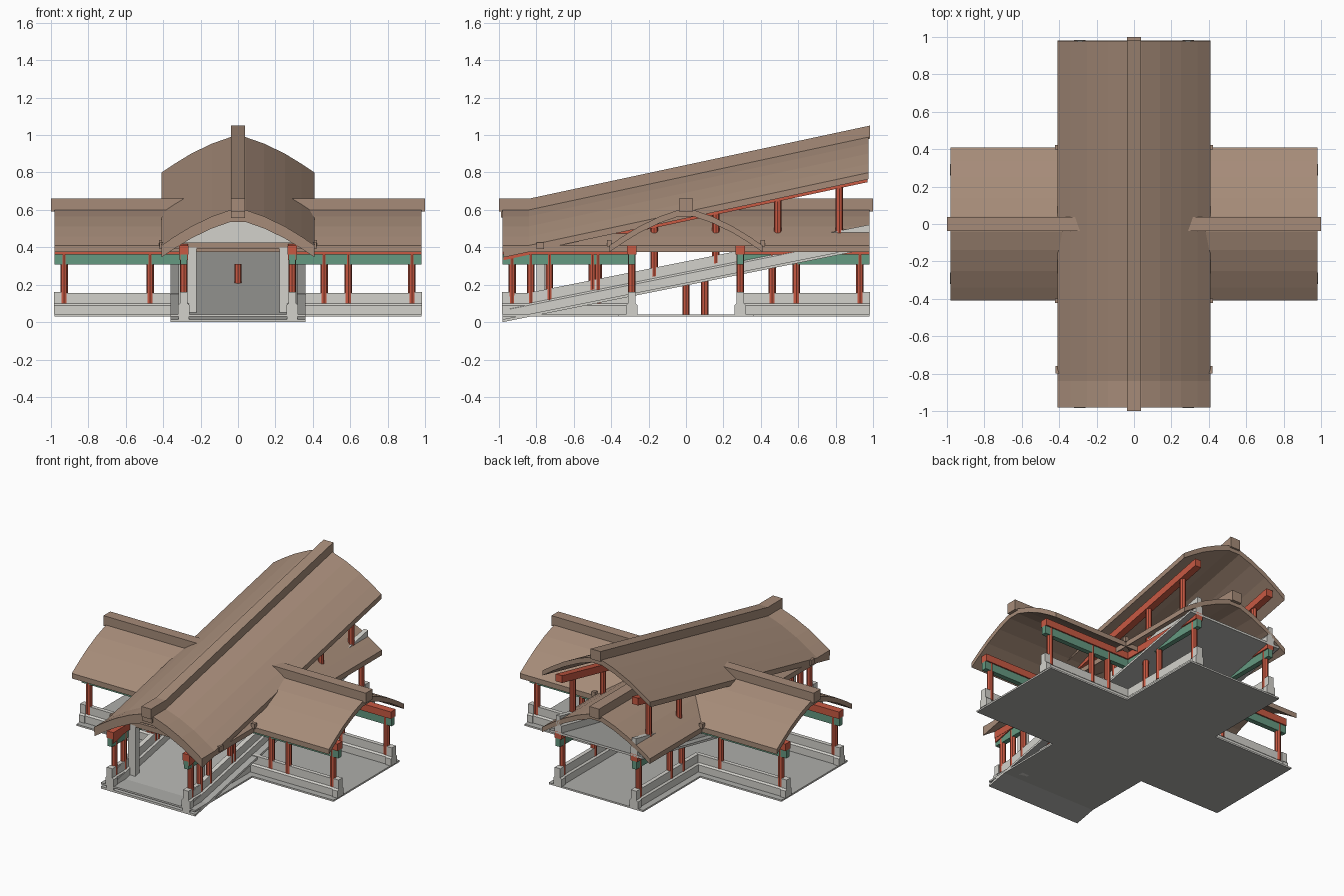
import bpy, bmesh, math
from mathutils import Vector

cube = bpy.data.objects.get("Cube")
if cube:
    bpy.data.objects.remove(cube)


def material(name, rgb):
    m = bpy.data.materials.new(name)
    m.use_nodes = True
    m.diffuse_color = (*rgb, 1)
    m.node_tree.nodes["Principled BSDF"].inputs["Base Color"].default_value = (*rgb, 1)
    return m


BROWN = material("roof brown", (0.38, 0.26, 0.19))
STONE = material("light stone", (0.65, 0.64, 0.60))
FLOOR = material("floor grey", (0.42, 0.42, 0.40))
RED = material("red timber", (0.58, 0.10, 0.055))
GREEN = material("green timber", (0.13, 0.32, 0.22))

PIVOT = -0.84      # where the climbing walkway meets the level one
RAMP, RISE = 0.2, 0.2143


def finish(name, bm, mats, slope=0):
    """Lean the mesh along y if it climbs, then make the object."""
    for v in bm.verts:
        v.co.z += slope * (v.co.y - PIVOT)
    bmesh.ops.recalc_face_normals(bm, faces=bm.faces)
    if len(mats) > 1:
        bm.normal_update()
        for f in bm.faces:
            f.material_index = 1 if abs(f.normal.z) < 0.5 else 0
    mesh = bpy.data.meshes.new(name)
    bm.to_mesh(mesh)
    bm.free()
    for m in mats:
        mesh.materials.append(m)
    ob = bpy.data.objects.new(name, mesh)
    bpy.context.collection.objects.link(ob)
    return ob


def extrude(name, profile, axis, start, end, mats, slope=0):
    """Sweep a (side, height) outline along the x or y axis."""
    bm = bmesh.new()

    def place(u, z, t):
        return (t, u, z) if axis == "x" else (u, t, z)
    face = bm.faces.new([bm.verts.new(place(u, z, start)) for u, z in profile])
    swept = bmesh.ops.extrude_face_region(bm, geom=[face])
    move = Vector(place(0, 0, end - start))
    for v in swept["geom"]:
        if isinstance(v, bmesh.types.BMVert):
            v.co += move
    return finish(name, bm, mats, slope)


def rect(centre, half, low, high):
    return [(centre - half, low), (centre + half, low), (centre + half, high), (centre - half, high)]


def post(x, y, low, high, slope=0):
    bm = bmesh.new()
    bmesh.ops.create_cone(bm, cap_ends=True, segments=8, radius1=0.02, radius2=0.02, depth=high - low)
    bmesh.ops.translate(bm, verts=bm.verts, vec=(x, y, (low + high) / 2))
    finish("post", bm, [RED], slope)


# Roof outline: a shallow arch with an even thickness
half_arch = [(0.41, 0.41), (0.34, 0.457), (0.25, 0.512), (0.14, 0.565), (0.04, 0.6)]
arch = half_arch + [(-u, z) for u, z in reversed(half_arch)]
THICK = 0.035
roof_outline = arch + [(u, z - THICK) for u, z in reversed(arch)]
ridge_outline = rect(0, 0.037, 0.59, 0.66)

for axis in "xy":
    extrude("level_roof_" + axis, roof_outline, axis, -0.98, 0.98, [BROWN])
    extrude("level_ridge_" + axis, ridge_outline, axis, -1, 1, [BROWN])
extrude("climbing_roof", roof_outline, "y", -0.977, 0.975, [BROWN], RISE)
extrude("climbing_ridge", ridge_outline, "y", -0.99, 0.985, [BROWN], RISE)

# Cross-shaped floor and ramp
extrude("floor_x", rect(0, 0.36, 0.03, 0.041), "x", -0.98, 0.98, [FLOOR, STONE])
for s in (-1, 1):
    a, b = sorted((s * 0.36, s * 0.98))
    extrude("floor_y", rect(0, 0.36, 0.03, 0.041), "y", a, b, [FLOOR, STONE])
extrude("ramp_floor", rect(0, 0.36, 0.028, 0.043), "y", -0.98, 0.98, [FLOOR, STONE], RAMP)

# Stepped stone parapet, and a thicker end pillar of the same shape


def parapet(centre, extra=0):
    w, n = 0.025 + extra, 0.014 + extra
    side = [(w, 0.04), (w, 0.09), (n, 0.1), (n, 0.155 + extra)]
    return [(centre + u, z) for u, z in side] + [(centre - u, z) for u, z in reversed(side)]


SIDE = 0.29
post_rows = {
    ("x", -1): [0.47, 0.93],
    ("x", 1): [0.46, 0.59, 0.93],
    ("y", -1): [0.47, 0.73, 0.93],
    ("y", 1): [0.46, 0.59, 0.93],
}

for (axis, direction), row in post_rows.items():
    a, b = sorted((direction * SIDE, direction * 0.98))
    pa, pb = sorted((direction * 0.945, direction * 0.985))
    for side in (-SIDE, SIDE):
        extrude("parapet", parapet(side), axis, a, b, [STONE])
        extrude("end_pillar", parapet(side, 0.007), axis, pa, pb, [STONE])
        extrude("green_beam", rect(side, 0.017, 0.308, 0.362), axis, a, b, [GREEN])
        extrude("red_beam", rect(side, 0.026, 0.362, 0.41), axis, a, b, [RED])
        for t in row:
            x, y = (direction * t, side) if axis == "x" else (side, direction * t)
            post(x, y, 0.1, 0.37)

# Climbing walkway: parapets, beams and posts that lean with the ramp
for side in (-SIDE, SIDE):
    extrude("ramp_parapet", parapet(side, 0.002), "y", -0.98, 0.98, [STONE], RAMP)
    extrude("climbing_beam", rect(side, 0.024, 0.36, 0.41), "y", -0.975, 0.97, [RED], RISE)
    for k in range(6):
        post(side, -0.83 + 0.33 * k, 0.1, 0.37, RISE)

# Centre posts
for y in (0, 0.1):
    post(0, y, 0.04, 0.31)

# Inner gate near the front, with a pale gable panel
for side in (-0.25, 0.25):
    extrude("gate_post", rect(side, 0.027, 0.03, 0.4), "y", -0.8, -0.755, [STONE])
extrude("gate_lintel", rect(0, 0.42, 0.39, 0.425), "y", -0.8, -0.76, [BROWN])
panel = [(u, z - THICK) for u, z in arch if abs(u) < 0.3] + [(-0.3, 0.42), (0.3, 0.42)]
extrude("gable_panel", panel, "y", -0.784, -0.776, [STONE])

# Small blocks at the roof valleys
for x in (-0.41, 0.41):
    for y in (-0.41, 0.41):
        extrude("valley_block", rect(x, 0.013, 0.405, 0.44), "y", y - 0.013, y + 0.013, [BROWN])
